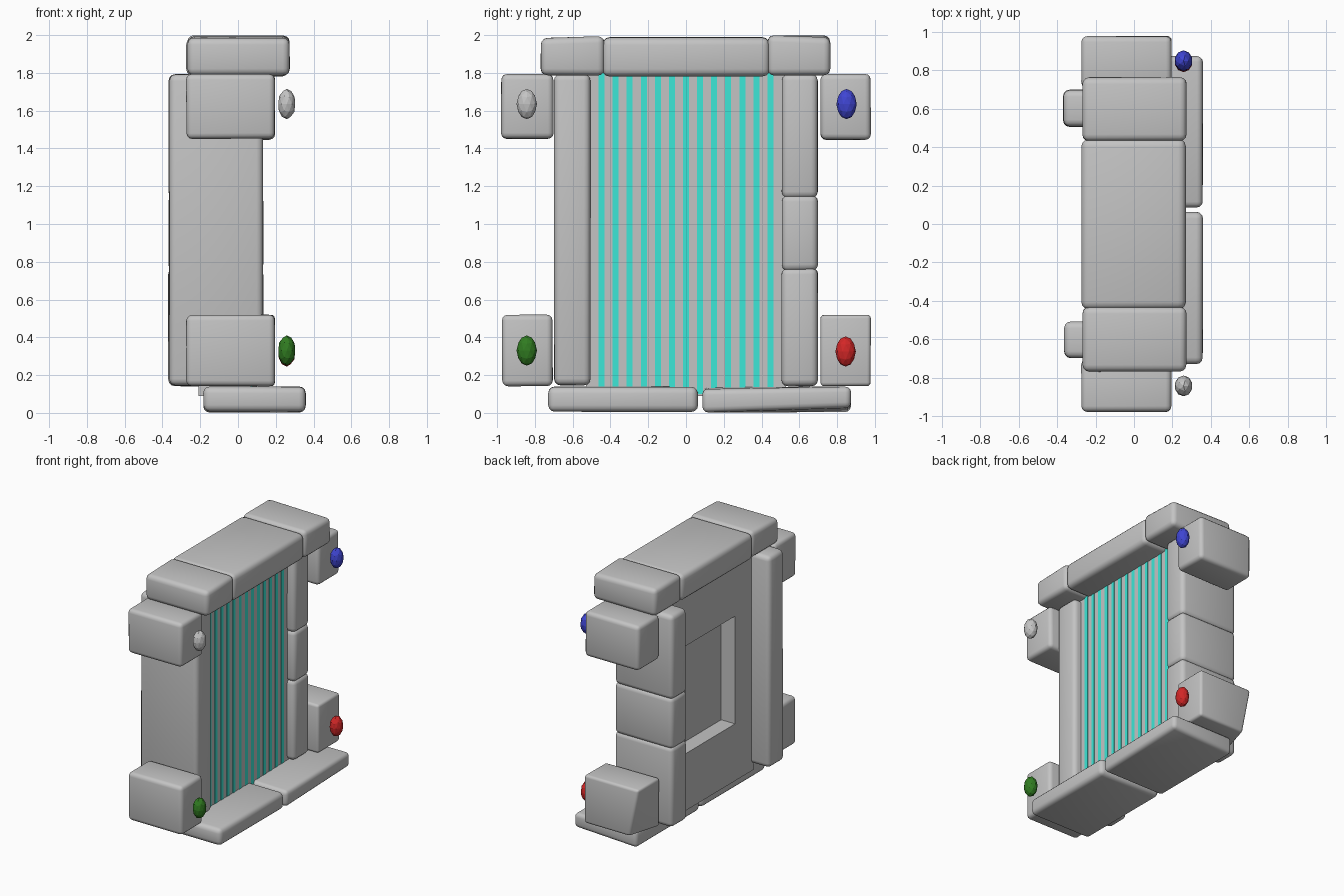
import bpy, bmesh, random
from mathutils import Vector

if "Cube" in bpy.data.objects:
    bpy.data.objects.remove(bpy.data.objects["Cube"])

random.seed(4)


def mat(name, rgb):
    m = bpy.data.materials.new(name)
    m.diffuse_color = (*rgb, 1)
    m.use_nodes = True
    m.node_tree.nodes["Principled BSDF"].inputs["Base Color"].default_value = m.diffuse_color
    return m


STONE = mat("grey stone", (0.55, 0.55, 0.55))
TEAL = mat("teal stripe", (0.047, 0.8, 0.68))
SILVER = mat("silver gem", (0.55, 0.55, 0.55))
BLUE = mat("blue gem", (0.05, 0.06, 0.65))
GREEN = mat("green gem", (0.03, 0.2, 0.015))
RED = mat("red gem", (0.65, 0.02, 0.02))


def finish(name, bm, material):
    me = bpy.data.meshes.new(name)
    bmesh.ops.recalc_face_normals(bm, faces=bm.faces)
    bm.to_mesh(me)
    bm.free()
    ob = bpy.data.objects.new(name, me)
    me.materials.append(material)
    bpy.context.collection.objects.link(ob)
    return ob


def box_bm(lo, hi):
    bm = bmesh.new()
    bmesh.ops.create_cube(bm, size=1)
    lo, hi = Vector(lo), Vector(hi)
    for v in bm.verts:
        v.co = Vector([lo[i] if v.co[i] < 0 else hi[i] for i in range(3)])
    return bm


def stone(name, lo, hi, bevel=0.03, jitter=0.003, moves=()):
    """Rounded block; moves = (corner signs, offset) to chip single corners."""
    bm = box_bm(lo, hi)
    mid = (Vector(lo) + Vector(hi)) / 2
    for v in bm.verts:
        sign = tuple(1 if v.co[i] > mid[i] else -1 for i in range(3))
        for corner, off in moves:
            if corner == sign:
                v.co += Vector(off)
        v.co -= Vector([s * random.uniform(0, jitter) for s in sign])
    bmesh.ops.bevel(bm, geom=list(bm.edges), offset=bevel, segments=3,
                    profile=0.5, affect='EDGES', clamp_overlap=True)
    for f in bm.faces:
        f.smooth = True
    return finish(name, bm, STONE)


# lintel of three stones
stone("lintel_middle", (-0.275, -0.445, 1.78), (0.272, 0.445, 1.99), 0.04)
stone("lintel_left", (-0.27, -0.77, 1.785), (0.275, -0.43, 1.995), 0.035,
      moves=[((1, -1, 1), (0, 0, -0.01)), ((-1, -1, 1), (0, 0, -0.01))])
stone("lintel_right", (-0.27, 0.43, 1.785), (0.275, 0.765, 2.0), 0.035,
      moves=[((1, 1, 1), (0, 0, -0.012))])

# pillars: one whole, one of three stones
stone("left_pillar", (-0.365, -0.70, 0.145), (0.135, -0.505, 1.795), 0.035)
for i, (a, b) in enumerate([(0.14, 0.77), (0.75, 1.155), (1.135, 1.795)]):
    stone(f"right_pillar_{i + 1}", (-0.37, 0.505, a), (0.135, 0.70, b), 0.035)

# corner blocks holding the gems
stone("upper_left_block", (-0.275, -0.98, 1.45), (0.197, -0.70, 1.795), 0.03)
stone("upper_right_block", (-0.275, 0.71, 1.445), (0.197, 0.98, 1.795), 0.03)
stone("lower_left_block", (-0.275, -0.975, 0.14), (0.197, -0.705, 0.52), 0.03)
stone("lower_right_block", (-0.275, 0.71, 0.14), (0.197, 0.98, 0.52), 0.02,
      moves=[((-1, 1, -1), (0.08, 0, 0))])

# base slabs
stone("left_base_slab", (-0.185, -0.73, 0.005), (0.36, 0.065, 0.14), 0.035)
stone("right_base_slab", (-0.185, 0.085, 0.0), (0.36, 0.875, 0.14), 0.03,
      moves=[((1, 1, -1), (0, 0, 0.025)), ((1, -1, 1), (0, 0, -0.012))])

# door panel, set behind the pillar fronts, with a recessed window in its back
FRONT = 0.07
bm = box_bm((-0.21, -0.53, 0.09), (FRONT, 0.53, 1.82))
back = min(bm.faces, key=lambda f: f.calc_center_median().x)
for depth_x in (-0.21, -0.09):
    bmesh.ops.inset_individual(bm, faces=[back], thickness=0.02)
    for v in back.verts:
        v.co = Vector((depth_x, 0.305 if v.co.y > 0 else -0.305,
                       1.375 if v.co.z > 0.95 else 0.535))
finish("door_panel", bm, STONE)

# thirteen painted stripes on the panel front
for i in range(13):
    y = -0.447 + i * 0.0745
    finish(f"stripe_{i + 1}", box_bm((FRONT - 0.003, y - 0.016, 0.10),
                                     (FRONT + 0.003, y + 0.016, 1.80)), TEAL)

# faceted gems
for name, y, z, m in [("silver_gem", -0.843, 1.635, SILVER),
                      ("blue_gem", 0.85, 1.635, BLUE),
                      ("green_gem", -0.843, 0.33, GREEN),
                      ("red_gem", 0.845, 0.325, RED)]:
    bm = bmesh.new()
    bmesh.ops.create_icosphere(bm, subdivisions=2, radius=1)
    for v in bm.verts:
        v.co = Vector((0.258 + v.co.x * 0.047, y + v.co.y * 0.054,
                       z + v.co.z * 0.08))
    finish(name, bm, m)
